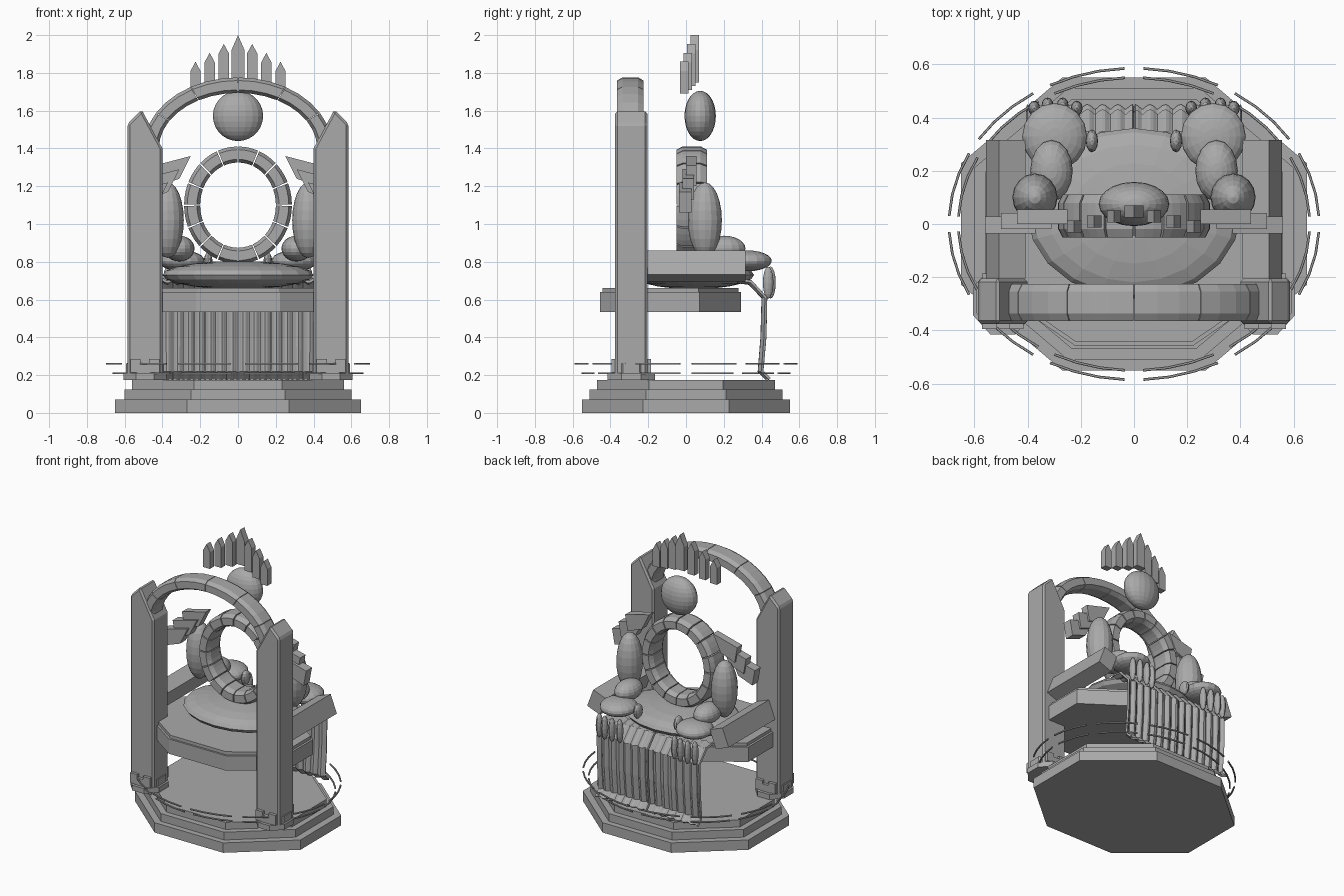
import bpy, bmesh, math
from mathutils import Matrix, Vector

if "Cube" in bpy.data.objects:
    bpy.data.objects.remove(bpy.data.objects["Cube"], do_unlink=True)

stone = bpy.data.materials.new("grey stone")
stone.use_nodes = True
stone.diffuse_color = (0.4, 0.4, 0.4, 1)
stone.node_tree.nodes["Principled BSDF"].inputs["Base Color"].default_value = (0.4, 0.4, 0.4, 1)


def finish(name, bm):
    bmesh.ops.recalc_face_normals(bm, faces=bm.faces)
    mesh = bpy.data.meshes.new(name)
    bm.to_mesh(mesh)
    bm.free()
    mesh.materials.append(stone)
    obj = bpy.data.objects.new(name, mesh)
    bpy.context.collection.objects.link(obj)
    return obj


def loft(bm, loops):
    """Skin a list of closed loops and cap both ends."""
    rows = [[bm.verts.new(p) for p in loop] for loop in loops]
    n = len(rows[0])
    for a, b in zip(rows, rows[1:]):
        for i in range(n):
            bm.faces.new((a[i], a[(i + 1) % n], b[(i + 1) % n], b[i]))
    bm.faces.new(rows[0])
    bm.faces.new(rows[-1])


def octagon_slab(name, cx, cy, rx, ry, z0, z1):
    k = 1 / math.cos(math.pi / 8)
    angles = [math.pi / 8 + i * math.pi / 4 for i in range(8)]
    bm = bmesh.new()
    loft(bm, [[(cx + rx * k * math.cos(a), cy + ry * k * math.sin(a), z) for a in angles]
              for z in (z0, z1)])
    return finish(name, bm)


def plate(name, outline, y0, y1):
    """Extrude an x-z outline along y."""
    bm = bmesh.new()
    loft(bm, [[(x, y, z) for x, z in outline] for y in (y0, y1)])
    return finish(name, bm)


def box(name, center, size, tilt=0):
    bm = bmesh.new()
    bmesh.ops.create_cube(bm, size=1, matrix=Matrix.Translation(center)
                          @ Matrix.Rotation(tilt, 4, 'Y') @ Matrix.Diagonal((*size, 1)))
    return finish(name, bm)


def ellipsoid(name, center, radii, segments=16, rings=12):
    bm = bmesh.new()
    bmesh.ops.create_uvsphere(bm, u_segments=segments, v_segments=rings, radius=1,
                              matrix=Matrix.Translation(center) @ Matrix.Diagonal((*radii, 1)))
    return finish(name, bm)


def segmented_arc(name, center, rx, ry, half, depth, start, end, count, gap,
                  upright=True, cut=0.4):
    """Chamfered blocks set along an elliptical arc."""
    c = 1 - cut
    profile = [(1, c), (c, 1), (-c, 1), (-1, c), (-1, -c), (-c, -1), (c, -1), (1, -c)]
    bm = bmesh.new()
    step = (end - start) / count
    for s in range(count):
        loops = []
        for k in range(4):
            a = math.radians(start + s * step + gap / 2 + (step - gap) * k / 3)
            loop = []
            for u, v in profile:
                p, q = (rx + u * half) * math.cos(a), (ry + u * half) * math.sin(a)
                offset = (p, v * depth, q) if upright else (p, q, v * depth)
                loop.append(Vector(center) + Vector(offset))
            loops.append(loop)
        loft(bm, loops)
    return finish(name, bm)


# Stepped base
octagon_slab("base_lower_step", 0, 0, 0.65, 0.55, 0, 0.07)
octagon_slab("base_middle_step", 0, 0, 0.60, 0.51, 0.07, 0.125)
octagon_slab("base_upper_step", 0, 0, 0.56, 0.47, 0.125, 0.175)

# Broken floating rings around the base
segmented_arc("lower_dash_ring", (0, 0, 0.21), 0.66, 0.55, 0.005, 0.005, 0, 360, 12, 6, False)
segmented_arc("upper_dash_ring", (0, 0, 0.26), 0.695, 0.585, 0.005, 0.005, 0, 360, 12, 6, False)

# Seat platform and cushion
octagon_slab("seat_platform", 0, -0.083, 0.54, 0.373, 0.535, 0.64)
octagon_slab("seat_platform_lip", 0, -0.083, 0.525, 0.36, 0.64, 0.662)
ellipsoid("seat_cushion", (0, 0.04, 0.73), (0.40, 0.32, 0.075), 20, 10)

# Upright ring and the arch over the pillars
segmented_arc("back_ring", (0, 0.03, 1.1), 0.243, 0.268, 0.0425, 0.08, 0, 360, 16, 1.5)
segmented_arc("arch", (0, -0.295, 1.4), 0.46, 0.335, 0.041, 0.07, 0, 180, 6, 0.4)

# Head and crown
ellipsoid("head", (0, 0.075, 1.572), (0.133, 0.083, 0.133), 20, 14)
for i in range(-3, 4):
    n = abs(i)
    x, y = i * 0.075, 0.025 - 0.019 * n
    w = 0.027 if n else 0.035
    low, top = 1.75 - 0.02 * n, 2.0 - 0.047 * n
    shoulder = top - (0.05 if n else 0.08)
    plate("crown_spike", [(x - w, low), (x + w, low), (x + w, shoulder), (x, top),
                          (x - w, shoulder)], y, y + 0.045)

for side, word in ((1, "left"), (-1, "right")):
    # Pillar with a slanted peak
    outline = [(0.40, 0.175), (0.585, 0.175), (0.585, 1.53), (0.51, 1.605), (0.40, 1.40)]
    pillar = plate(word + "_pillar", [(side * x, z) for x, z in outline], -0.375, -0.205)
    bevel = pillar.modifiers.new("Chamfer", 'BEVEL')
    bevel.width = 0.012
    bevel.segments = 1

    # Pillar foot collars
    px, py = side * 0.4925, -0.29
    octagon_slab(word + "_pillar_foot", px, py, 0.113, 0.125, 0.175, 0.212)
    octagon_slab(word + "_pillar_collar", px, py, 0.10, 0.105, 0.212, 0.262)
    for dx in (-0.05, 0.05):
        for dy in (-1, 1):
            box(word + "_collar_block", (px + dx, py + dy * 0.09, 0.25), (0.055, 0.03, 0.07))

    # Tilted armrest
    box(word + "_armrest", (side * 0.481, 0.055, 0.777), (0.107, 0.52, 0.135),
        -side * math.radians(21))

    # Stepped wing plates
    wing = [(0.25, 1.36), (0.44, 1.31), (0.42, 1.20), (0.31, 1.24)]
    for k in range(3):
        plate(word + "_wing_plate", [(side * (x + 0.06 * k), z - 0.07 * k) for x, z in wing],
              -0.018 * k, 0.055 - 0.013 * k)

    # Arm, hand and fingers
    ellipsoid(word + "_upper_arm", (side * 0.372, 0.1, 1.02), (0.085, 0.09, 0.2))
    ellipsoid(word + "_forearm", (side * 0.31, 0.2, 0.87), (0.08, 0.115, 0.068))
    ellipsoid(word + "_hand", (side * 0.298, 0.328, 0.805), (0.122, 0.126, 0.055))
    ellipsoid(word + "_thumb", (side * 0.158, 0.312, 0.80), (0.023, 0.043, 0.05), 12, 8)
    for x, y in ((0.215, 0.435), (0.268, 0.447), (0.325, 0.447), (0.375, 0.435)):
        ellipsoid(word + "_finger", (side * x, y, 0.69), (0.022, 0.028, 0.085), 12, 8)

    # Pleated half of the hanging cloth
    path = [(0.27, 0.70), (0.34, 0.69), (0.415, 0.61), (0.41, 0.40), (0.395, 0.22), (0.435, 0.18)]
    bm = bmesh.new()
    rows = []
    for i in range(49):
        wave = math.cos(i / 48 * 7 * math.tau)
        x = side * (0.003 + 0.40 * i / 48)
        rows.append([bm.verts.new((x, y + 0.009 * wave * min(1, j / 2), z + (0.006 * wave if j < 2 else 0)))
                     for j, (y, z) in enumerate(path)])
    for a, b in zip(rows, rows[1:]):
        for j in range(len(path) - 1):
            bm.faces.new((a[j], a[j + 1], b[j + 1], b[j]))
    cloth = finish(word + "_hanging_cloth", bm)
    solid = cloth.modifiers.new("Thickness", 'SOLIDIFY')
    solid.thickness = 0.014
    solid.offset = 0
